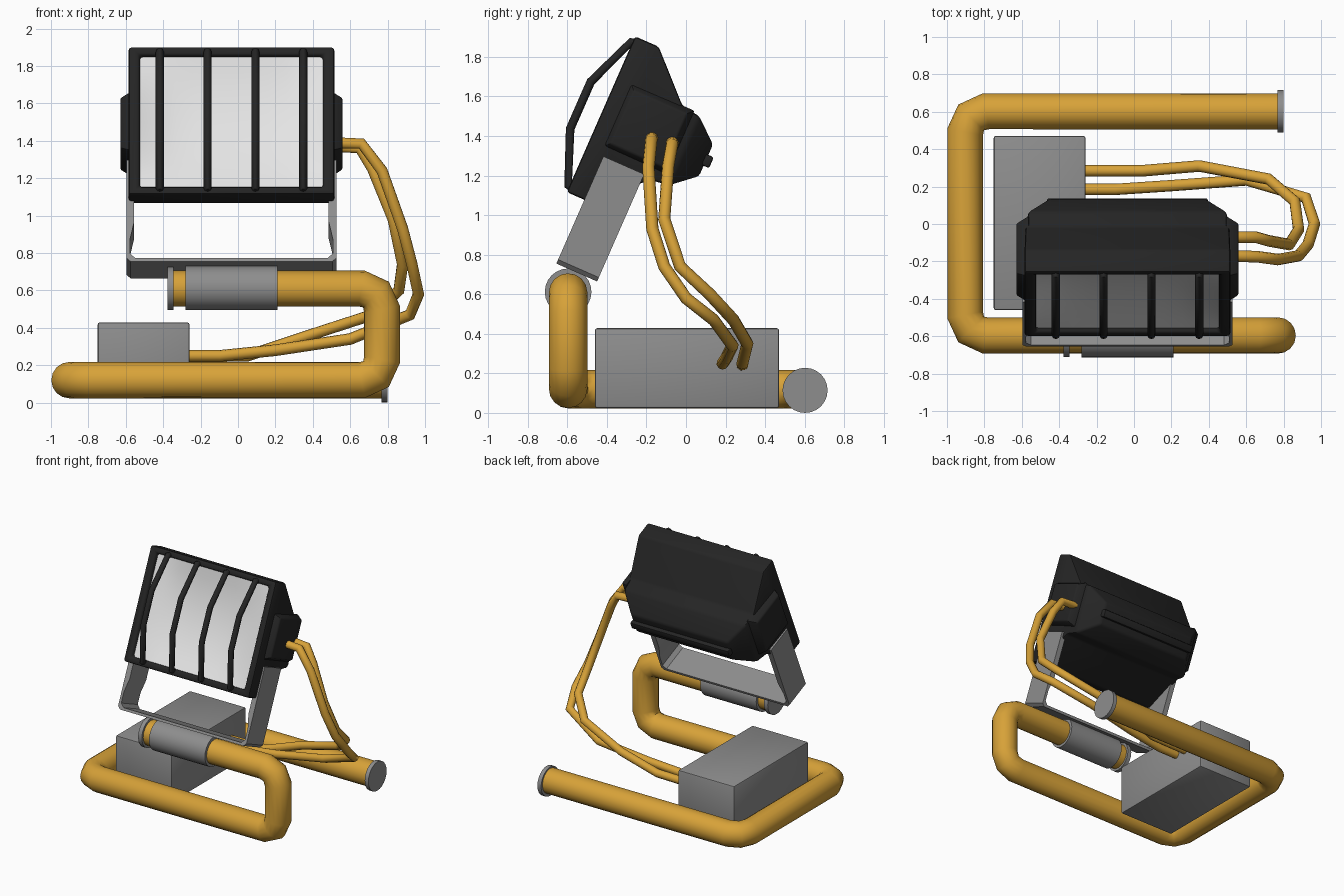
import bpy, bmesh, math
from mathutils import Matrix, Vector

if "Cube" in bpy.data.objects:
    bpy.data.objects.remove(bpy.data.objects["Cube"])


def material(name, rgb):
    m = bpy.data.materials.new(name)
    m.diffuse_color = (*rgb, 1)
    m.use_nodes = True
    m.node_tree.nodes["Principled BSDF"].inputs["Base Color"].default_value = m.diffuse_color
    return m


YELLOW = material("yellow", (0.68, 0.36, 0.04))
GREY = material("grey", (0.27, 0.27, 0.27))
BLACK = material("black", (0.018, 0.018, 0.018))
WHITE = material("white", (0.78, 0.78, 0.78))

# Tilted lamp frame: local x across, y backward, z up along the lamp face
TILT = Matrix.Translation((-0.035, -0.43, 1.51)) @ Matrix.Rotation(math.radians(-23.7), 4, 'X')


def finish(ob, mat, bevel=0, segments=2, angle=35):
    ob.data.materials.clear()
    ob.data.materials.append(mat)
    bpy.ops.object.select_all(action='DESELECT')
    ob.select_set(True)
    bpy.context.view_layer.objects.active = ob
    if bevel:
        m = ob.modifiers.new("bevel", 'BEVEL')
        m.width, m.segments, m.limit_method = bevel, segments, 'ANGLE'
        m.angle_limit = math.radians(30)
        bpy.ops.object.modifier_apply(modifier=m.name)
    bpy.ops.object.shade_smooth_by_angle(angle=math.radians(angle))
    return ob


def from_bmesh(name, bm, mat, matrix=None, bevel=0, segments=2):
    bmesh.ops.recalc_face_normals(bm, faces=bm.faces)
    if matrix:
        bm.transform(matrix)
    me = bpy.data.meshes.new(name)
    bm.to_mesh(me)
    bm.free()
    ob = bpy.data.objects.new(name, me)
    bpy.context.collection.objects.link(ob)
    return finish(ob, mat, bevel, segments)


def box(name, lo, hi, mat, matrix=None, bevel=0.01):
    bm = bmesh.new()
    bmesh.ops.create_cube(bm, size=1)
    for v in bm.verts:
        v.co = [(a + b) / 2 + c * (b - a) for a, b, c in zip(lo, hi, v.co)]
    return from_bmesh(name, bm, mat, matrix, bevel)


def rod_x(name, x0, x1, y, z, r, mat):
    bm = bmesh.new()
    m = Matrix.Translation(((x0 + x1) / 2, y, z)) @ Matrix.Rotation(math.pi / 2, 4, 'Y')
    bmesh.ops.create_cone(bm, cap_ends=True, segments=24, radius1=r, radius2=r,
                          depth=x1 - x0, matrix=m)
    return from_bmesh(name, bm, mat)


def tube(name, pts, r, mat, matrix=None, res=4):
    cu = bpy.data.curves.new(name, 'CURVE')
    cu.dimensions = '3D'
    cu.bevel_depth, cu.bevel_resolution, cu.use_fill_caps = r, res, True
    sp = cu.splines.new('POLY')
    sp.points.add(len(pts) - 1)
    for p, co in zip(sp.points, pts):
        co = Vector(co)
        p.co = (*(matrix @ co if matrix else co), 1)
    ob = bpy.data.objects.new(name, cu)
    bpy.context.collection.objects.link(ob)
    bpy.ops.object.select_all(action='DESELECT')
    ob.select_set(True)
    bpy.context.view_layer.objects.active = ob
    bpy.ops.object.convert(target='MESH')
    return finish(bpy.context.view_layer.objects.active, mat, angle=50)


def rounded(pts, r):
    """Replace right-angle corners with a two-segment bend."""
    pts = [Vector(p) for p in pts]
    out = [pts[0]]
    for a, b, c in zip(pts, pts[1:], pts[2:]):
        u, v = (a - b).normalized(), (c - b).normalized()
        k = 1 - math.sqrt(0.5)
        out += [b + u * r, b + (u + v) * r * k, b + v * r]
    return out + [pts[-1]]


# Bent tube stand with end caps and sleeve
tube("stand_tube", rounded([(0.78, 0.602, 0.12), (-0.903, 0.602, 0.12), (-0.903, -0.596, 0.12),
                            (0.77, -0.596, 0.12), (0.77, -0.596, 0.61),
                            (-0.36, -0.596, 0.61)], 0.11), 0.097, YELLOW, res=6)
rod_x("lower_end_cap", 0.768, 0.80, 0.602, 0.114, 0.114, GREY)
rod_x("upper_end_cap", -0.378, -0.345, -0.596, 0.61, 0.114, GREY)
rod_x("sleeve", -0.28, 0.21, -0.596, 0.612, 0.118, GREY)

# Control box
box("control_box", (-0.75, -0.46, 0.025), (-0.26, 0.47, 0.428), GREY)

# Cables from lamp to box
tube("cable_inner", [(0.5, -0.07, 1.37), (0.65, -0.07, 1.36), (0.72, -0.09, 1.25),
                     (0.83, -0.11, 0.98), (0.88, -0.03, 0.74), (0.86, 0.12, 0.6),
                     (0.72, 0.24, 0.47), (0.35, 0.31, 0.35), (0.05, 0.285, 0.25),
                     (-0.27, 0.285, 0.245)], 0.031, YELLOW, res=3)
tube("cable_outer", [(0.5, -0.17, 1.39), (0.66, -0.175, 1.385), (0.77, -0.19, 1.24),
                     (0.88, -0.17, 0.93), (0.93, -0.11, 0.74), (0.965, 0.0, 0.58),
                     (0.92, 0.14, 0.47), (0.6, 0.235, 0.34), (0.2, 0.205, 0.28),
                     (-0.1, 0.185, 0.25), (-0.27, 0.185, 0.25)], 0.031, YELLOW, res=3)

# U bracket: half outline mirrored, then extruded in depth
half = [(0.562, -0.19), (0.562, -0.76), (0.54, -0.782)]
inner = [(0.515, -0.762), (0.542, -0.735), (0.542, -0.65), (0.52, -0.55), (0.52, -0.19)]
outline = half + [(-x, z) for x, z in reversed(half)] + \
    [(-x, z) for x, z in reversed(inner)] + inner
bm = bmesh.new()
f = bm.faces.new([bm.verts.new((x, 0.097, z)) for x, z in outline])
ext = bmesh.ops.extrude_face_region(bm, geom=[f])
bmesh.ops.translate(bm, vec=(0, 0.225, 0),
                    verts=[v for v in ext["geom"] if isinstance(v, bmesh.types.BMVert)])
from_bmesh("bracket", bm, GREY, TILT)

# Lamp housing lofted front to back: (depth, half width, half height)
sections = [(0.05, 0.485, 0.378), (0.0, 0.495, 0.388), (0.0, 0.55, 0.43), (0.13, 0.55, 0.43),
            (0.36, 0.545, 0.205), (0.46, 0.53, 0.19), (0.58, 0.42, 0.087)]
bm = bmesh.new()
rings = [[bm.verts.new((sx * w, d, sz * h)) for sx, sz in ((-1, -1), (1, -1), (1, 1), (-1, 1))]
         for d, w, h in sections]
for a, b in zip(rings, rings[1:]):
    for i in range(4):
        j = (i + 1) % 4
        bm.faces.new((a[i], a[j], b[j], b[i]))
bm.faces.new(rings[-1])
from_bmesh("lamp_housing", bm, BLACK, TILT, bevel=0.015)

# Rear ridge and side bosses
box("rear_ridge", (-0.43, 0.53, -0.03), (0.43, 0.61, 0.03), BLACK, TILT)
for s, side in ((-1, "left"), (1, "right")):
    bm = bmesh.new()
    bmesh.ops.create_cube(bm, size=1)
    for v in bm.verts:
        k = 0.82 if v.co.x * s > 0 else 1
        v.co = (s * 0.56 + v.co.x * 0.068, 0.25 + v.co.y * 0.36 * k, 0.03 + v.co.z * 0.36 * k)
    from_bmesh(side + "_boss", bm, BLACK, TILT, bevel=0.01)

# Shallow bowl reflector
bm = bmesh.new()
bmesh.ops.create_grid(bm, x_segments=10, y_segments=10, size=1)
for v in bm.verts:
    x, z = v.co.x, v.co.y
    v.co = (x * 0.49, 0.03 + 0.06 * (1 - x ** 4) * (1 - z * z), z * 0.383)
bmesh.ops.recalc_face_normals(bm, faces=bm.faces)
bm.normal_update()
if sum(fc.normal.y for fc in bm.faces) > 0:
    bmesh.ops.reverse_faces(bm, faces=bm.faces)
bm.transform(TILT)
me = bpy.data.meshes.new("reflector")
bm.to_mesh(me)
bm.free()
reflector = bpy.data.objects.new("reflector", me)
bpy.context.collection.objects.link(reflector)
finish(reflector, WHITE)

# Guard bars
for i in range(4):
    x = -0.383 + i * 0.2555
    tube("guard_bar_%d" % (i + 1), [(x, 0.03, -0.4), (x, -0.008, -0.395), (x, -0.113, -0.13),
                                    (x, -0.113, 0.13), (x, -0.008, 0.395), (x, 0.03, 0.4)],
         0.022, BLACK, TILT, res=2)
